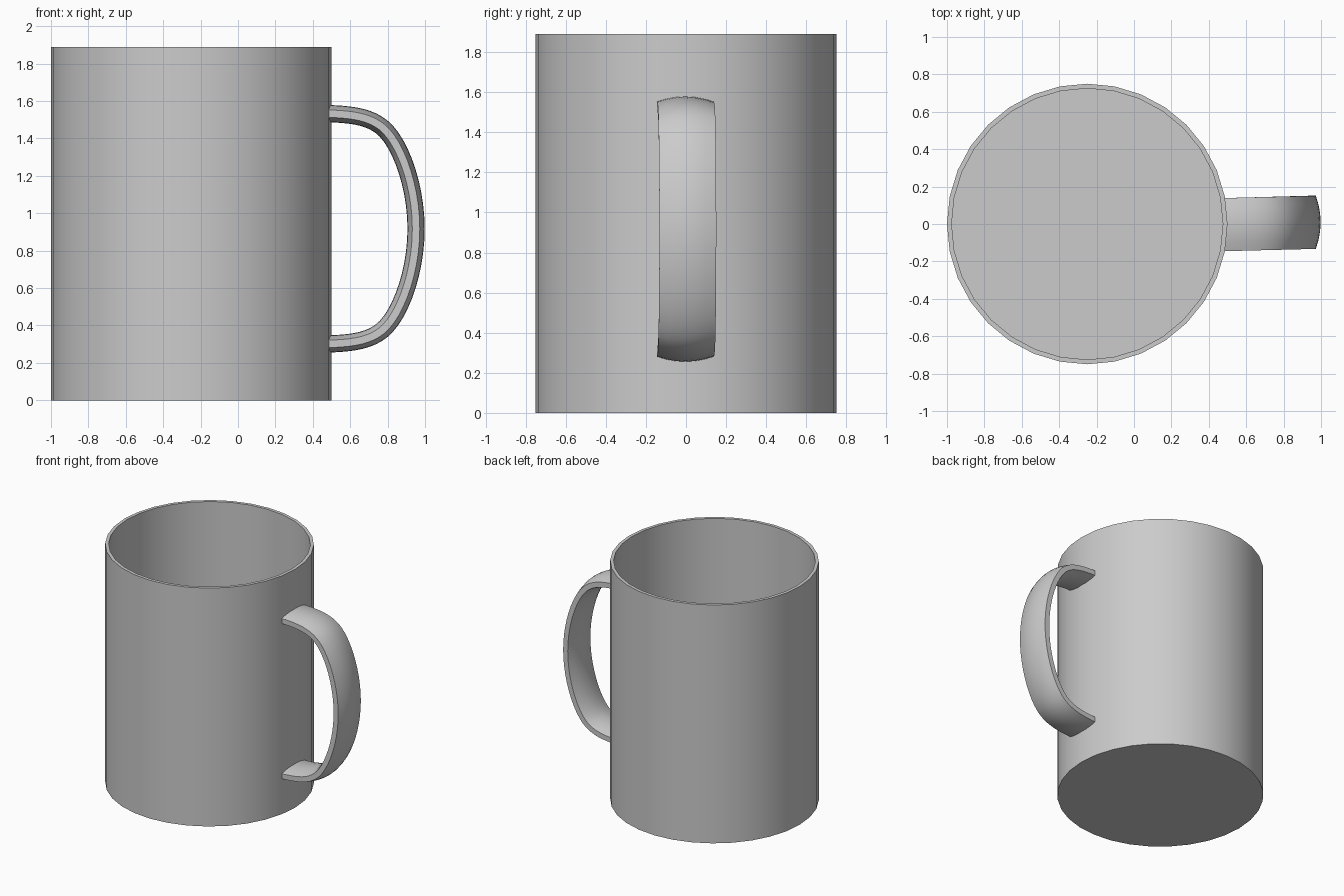
import bpy, bmesh, math
from mathutils import Vector
from mathutils.geometry import interpolate_bezier

if "Cube" in bpy.data.objects:
    bpy.data.objects.remove(bpy.data.objects["Cube"])

SIDES = 32
CENTER_X = -0.25


def finish(name, bm, angle):
    bmesh.ops.recalc_face_normals(bm, faces=bm.faces)
    mesh = bpy.data.meshes.new(name)
    bm.to_mesh(mesh)
    bm.free()
    ob = bpy.data.objects.new(name, mesh)
    bpy.context.collection.objects.link(ob)
    bpy.ops.object.select_all(action='DESELECT')
    ob.select_set(True)
    bpy.context.view_layer.objects.active = ob
    bpy.ops.object.shade_smooth_by_angle(angle=math.radians(angle))
    return ob


def skin(bm, rings):
    """Bridge closed rings of points and cap both ends."""
    loops = [[bm.verts.new(p) for p in ring] for ring in rings]
    n = len(loops[0])
    for a, b in zip(loops, loops[1:]):
        for i in range(n):
            j = (i + 1) % n
            bm.faces.new((a[i], a[j], b[j], b[i]))
    bm.faces.new(loops[0])
    bm.faces.new(loops[-1])


# Mug body: outer wall, rim, inner wall and floor from one profile (radius, z)
profile = [(0.75, 0), (0.75, 1.89), (0.725, 1.89), (0.725, 0.03)]
bm = bmesh.new()
skin(bm, [[(CENTER_X + r * math.cos(math.tau * i / SIDES),
            r * math.sin(math.tau * i / SIDES), z) for i in range(SIDES)]
          for r, z in profile])
finish("mug_body", bm, 30)

# Handle path: upper half as two curve segments, mirrored to the lower half
MID_Z = 0.917
segments = [((0.478, 1.533), (0.62, 1.528), (0.72, 1.515), (0.792, 1.44)),
            ((0.792, 1.44), (0.88, 1.345), (0.952, 1.13), (0.952, MID_Z))]
path = []
for seg in segments:
    pts = interpolate_bezier(*[Vector((x, 0, z)) for x, z in seg], 11)
    path += pts if not path else pts[1:]
path += [Vector((p.x, 0, 2 * MID_Z - p.z)) for p in reversed(path[:-1])]

# Handle strap: flat edges, bulging towards the outside and the inside
half = [(0.142 * t, 0.046 - 0.026 * t * t) for t in (-1, -0.67, -0.33, 0, 0.33, 0.67, 1)]
section = half + [(y, -d) for y, d in reversed(half)]
rings = []
for i, p in enumerate(path):
    tangent = path[min(i + 1, len(path) - 1)] - path[max(i - 1, 0)]
    normal = Vector((-tangent.z, 0, tangent.x)).normalized()
    if i in (0, len(path) - 1):  # ends stay inside the wall
        normal = Vector((0, 0, 1 if i == 0 else -1))
    shift = 0.012 * (p.x - 0.5) / 0.45 - 0.003
    rings.append([p + normal * d + Vector((0, y + shift, 0)) for y, d in section])
bm = bmesh.new()
skin(bm, rings)
finish("handle", bm, 35)
